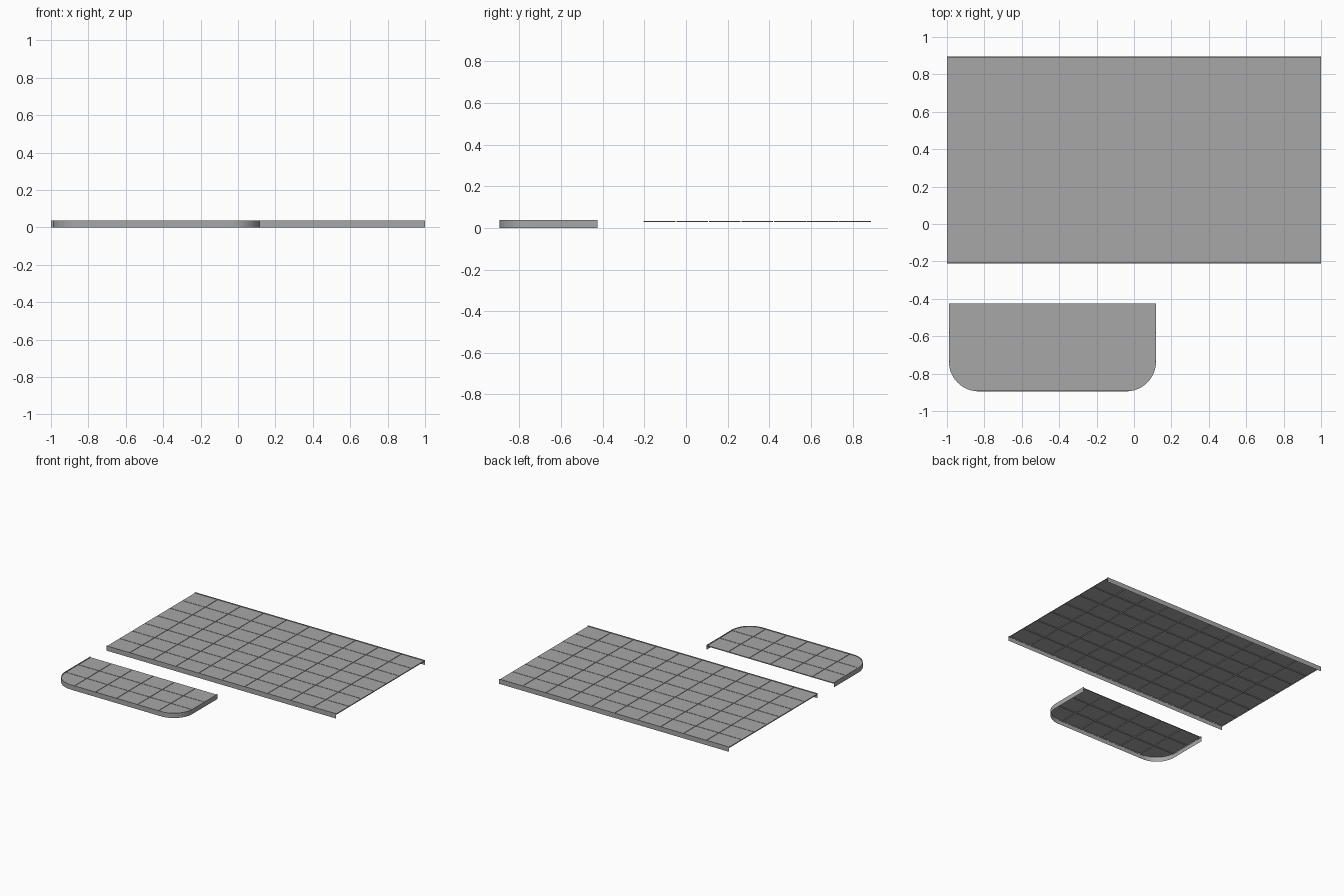
import bpy, bmesh, math
from mathutils import Vector

if "Cube" in bpy.data.objects:
    bpy.data.objects.remove(bpy.data.objects["Cube"])

TOP, TILE, GROUT = 0.038, 0.034, 0.028   # heights of rim, tile faces and joints
LIP, GAP = 0.005, 0.004                  # rim width and joint width

grey = bpy.data.materials.new("dark_grey")
grey.diffuse_color = (0.39, 0.39, 0.39, 1)
grey.use_nodes = True
grey.node_tree.nodes["Principled BSDF"].inputs["Base Color"].default_value = grey.diffuse_color


def finish(bm, name):
    me = bpy.data.meshes.new(name)
    bm.to_mesh(me)
    bm.free()
    me.materials.append(grey)
    ob = bpy.data.objects.new(name, me)
    bpy.context.collection.objects.link(ob)
    return ob


def spans(a, b, n):
    """Alternating joint / tile strips between a and b."""
    p = (b - a) / n
    cuts = [a]
    for i in range(n):
        cuts += [a + i * p + GAP / 2, a + (i + 1) * p - GAP / 2]
    return cuts + [b]


def tile_sheet(name, x0, x1, y0, y1, cols, rows, outline=None):
    """Single-skin paving: raised tiles joined by lower joints."""
    bm = bmesh.new()
    xs, ys = spans(x0, x1, cols), spans(y0, y1, rows)
    for i in range(len(xs) - 1):
        for j in range(len(ys) - 1):
            a, b, c, d = xs[i], xs[i + 1], ys[j], ys[j + 1]
            up = i % 2 and j % 2
            z = TILE if up else GROUT
            ring = [(a, c), (b, c), (b, d), (a, d)]
            top = [bm.verts.new((x, y, z)) for x, y in ring]
            bm.faces.new(top)
            if up:
                low = [bm.verts.new((x, y, GROUT)) for x, y in ring]
                for k in range(4):
                    n = (k + 1) % 4
                    bm.faces.new((low[k], low[n], top[n], top[k]))
    bmesh.ops.remove_doubles(bm, verts=bm.verts, dist=1e-5)
    # trim to a convex outline
    if outline:
        for p, q in zip(outline, outline[1:]):
            e = Vector((q[0] - p[0], q[1] - p[1], 0))
            if e.length < 1e-5:
                continue
            bmesh.ops.bisect_plane(
                bm, geom=bm.verts[:] + bm.edges[:] + bm.faces[:], dist=1e-6,
                plane_co=(p[0], p[1], 0), plane_no=(e.y, -e.x, 0), clear_outer=True)
    return finish(bm, name)


def rim(name, outer, inner):
    """Thin edging: outer skirt, narrow top lip, small inner drop."""
    bm = bmesh.new()
    rows = [[bm.verts.new((x, y, z)) for x, y in path]
            for path, z in ((outer, 0), (outer, TOP), (inner, TOP), (inner, GROUT))]
    for r, s in zip(rows, rows[1:]):
        for k in range(len(r) - 1):
            bm.faces.new((r[k], r[k + 1], s[k + 1], s[k]))
    return finish(bm, name)


def apron_path(inset):
    """Left side, rounded front corners, right side (open at the back)."""
    x0, x1, y0, y1, r = -0.99, 0.118, -0.895, -0.425, 0.16
    pts = [(x0 + inset, y1)]
    for cx, start in ((x0 + r, 180), (x1 - r, 270)):
        for k in range(13):
            t = math.radians(start + k * 7.5)
            pts.append((cx + (r - inset) * math.cos(t), y0 + r + (r - inset) * math.sin(t)))
    pts.append((x1 - inset, y1))
    return pts


# main rectangular deck
F, B = -0.21, 0.895
tile_sheet("main_deck_tiles", -1, 1, F + LIP, B - LIP, 10, 7)
rim("main_deck_front_rim", [(-1, F), (1, F)], [(-1, F + LIP), (1, F + LIP)])
rim("main_deck_back_rim", [(1, B), (-1, B)], [(1, B - LIP), (-1, B - LIP)])

# small deck with rounded front corners
inner = apron_path(LIP)
tile_sheet("rounded_deck_tiles", -0.99 + LIP, 0.118 - LIP, -0.895 + LIP, -0.425, 6, 3, inner)
rim("rounded_deck_rim", apron_path(0), inner)
